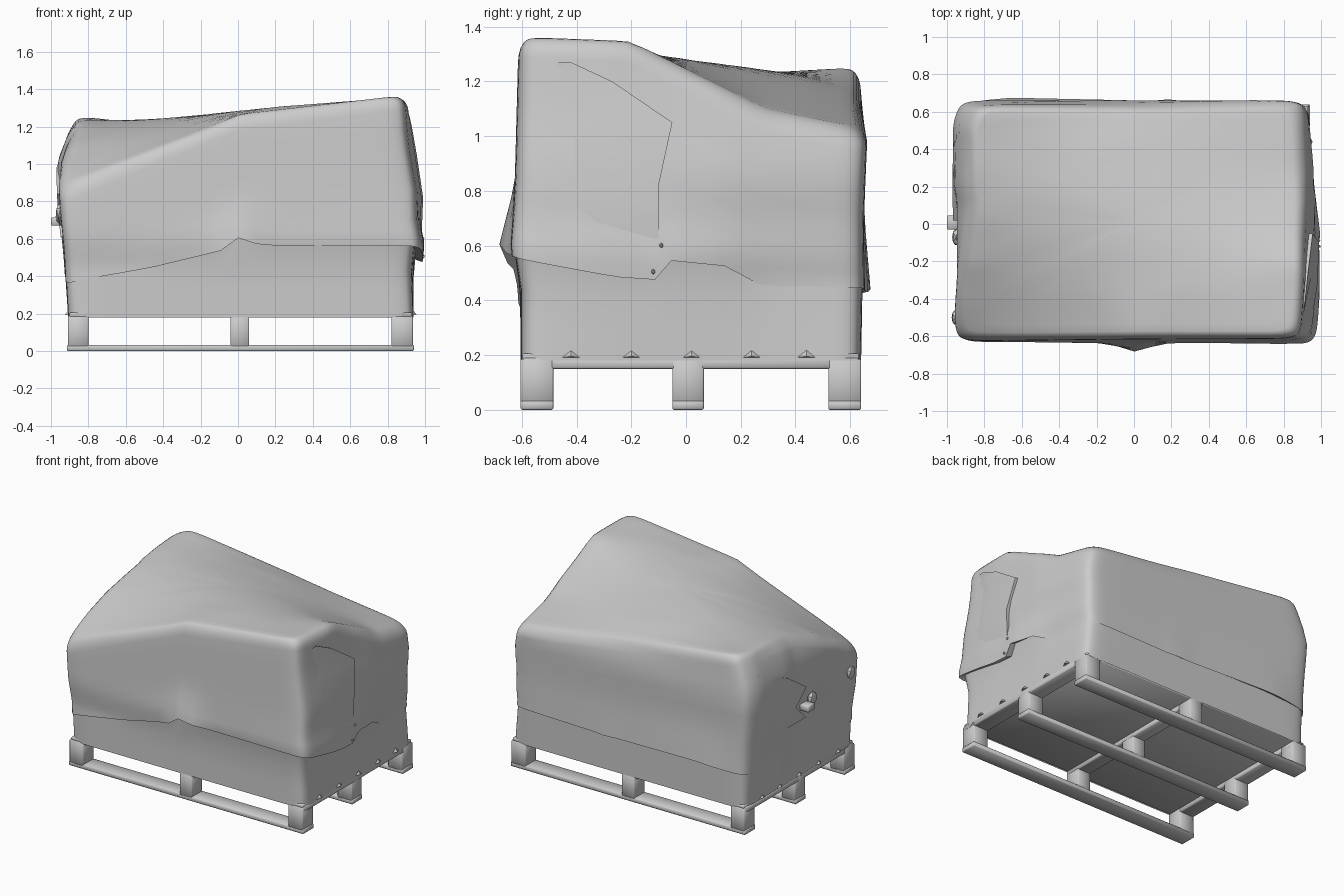
import bpy, bmesh, math

if "Cube" in bpy.data.objects:
    bpy.data.objects.remove(bpy.data.objects["Cube"])


def lerp_table(t, table):
    """Piecewise linear lookup in a list of (key, value)."""
    if t <= table[0][0]:
        return table[0][1]
    for (a, va), (b, vb) in zip(table, table[1:]):
        if t <= b:
            return va + (vb - va) * (t - a) / (b - a)
    return table[-1][1]


def finish(name, bm, angle=40):
    bmesh.ops.recalc_face_normals(bm, faces=bm.faces[:])
    me = bpy.data.meshes.new(name)
    bm.to_mesh(me)
    bm.free()
    ob = bpy.data.objects.new(name, me)
    bpy.context.collection.objects.link(ob)
    bpy.ops.object.select_all(action='DESELECT')
    bpy.context.view_layer.objects.active = ob
    ob.select_set(True)
    bpy.ops.object.shade_smooth_by_angle(angle=math.radians(angle))
    return ob


def box(name, x0, x1, y0, y1, z0, z1, bevel=0.005):
    bm = bmesh.new()
    bmesh.ops.create_cube(bm, size=1)
    for v in bm.verts:
        v.co = ((x0 + x1) / 2 + v.co.x * (x1 - x0),
                (y0 + y1) / 2 + v.co.y * (y1 - y0),
                (z0 + z1) / 2 + v.co.z * (z1 - z0))
    bmesh.ops.bevel(bm, geom=bm.edges[:], offset=bevel, segments=1, affect='EDGES')
    return finish(name, bm, 50)


# Pallet: three runners with blocks, cross boards and deck
BLOCK_X = ((-0.91, -0.80), (-0.04, 0.06), (0.82, 0.935))
BLOCK_Y = ((-0.605, -0.485), (-0.05, 0.065), (0.52, 0.64))
for i, (y0, y1) in enumerate(BLOCK_Y):
    box(f"pallet_runner_{i}", -0.915, 0.94, y0, y1, 0.0, 0.033)
    for j, (x0, x1) in enumerate(BLOCK_X):
        box(f"pallet_block_{i}_{j}", x0, x1, y0, y1, 0.02, 0.185)
for j, (x0, x1) in enumerate(BLOCK_X):
    box(f"pallet_cross_board_{j}", x0, x1, -0.595, 0.63, 0.15, 0.19)
box("pallet_deck", -0.9, 0.93, -0.598, 0.632, 0.18, 0.205)

# Tarp side profiles: (height, position)
LEFT = [(.18, -.908), (.5, -.93), (.7, -.95), (.9, -.965), (1.0, -.965), (1.08, -.94), (1.2, -.89)]
RIGHT = [(.18, .938), (.47, .938), (.58, .96), (.7, .955), (.84, .97), (1.1, .925), (1.25, .91)]
FRONT = [(.18, -.605), (.45, -.605), (.6, -.63), (.9, -.622), (1.28, -.612)]
BACK = [(.18, .64), (.45, .645), (.75, .65), (.98, .66), (1.1, .638)]
# Ends drawn in along their depth: (depth, inward shift)
LEFT_IN = [(-1, .005), (-.8, .005), (-.5, .02), (.15, .02), (.3, 0), (.8, 0), (1, .03)]
RIGHT_IN = [(-1, .02), (-.5, 0), (.2, 0), (1, .04)]
# Roof heights: rows by depth, columns left / middle / right
ROOF = [(-1, (.86, 1.26, 1.37)), (-.35, (1.10, 1.31, 1.35)), (.05, (1.19, 1.295, 1.22)),
        (.45, (1.23, 1.26, 1.09)), (1, (1.26, 1.14, 1.02))]
# Hem of the cover around the perimeter: (0-1 front, 1-2 right, 2-3 back, 3-4 left)
HEM_Z = [(0, .38), (.25, .46), (.45, .55), (.5, .62), (.56, .58), (1, .575), (1.3, .5), (1.41, .49),
         (1.45, .56), (1.6, .54), (1.7, .47), (2, .46), (2.4, .445), (2.8, .46), (3, .44), (3.5, .4), (4, .38)]
HEM_OUT = [(0, .004), (.4, .012), (.5, .05), (.6, .006), (.75, .006), (.95, .012), (1.05, .035),
           (1.2, .045), (1.42, .045), (1.6, .015), (1.7, 0), (1.9, 0), (2.05, .006), (2.38, .01),
           (2.4, .02), (2.45, .012), (2.85, .028), (3.0, .006), (3.1, 0), (4, .002)]


def raw_roof(a, b):
    cols = [(k - 1, lerp_table(b, [(y, r[k]) for y, r in ROOF])) for k in range(3)]
    return lerp_table(a, cols)


def roof(a, b):
    """Roof height, blended softly away from the rim."""
    q = min(.3, .6 * max(0, 1 - max(abs(a), abs(b))))
    steps = (-q, -q / 2, 0, q / 2, q)
    return sum(raw_roof(a + i, b + j) for i in steps for j in steps) / 25


def unit(a, b, n=22):
    """Slightly rounded square outline."""
    d = (abs(a) ** n + abs(b) ** n) ** (1 / n)
    return a / d, b / d


def place(px, py, z, extra=0.0, scale=1.0):
    """Point on the tarp for an outline direction at height z."""
    w = max(0, min(1, (z - .18) / .4))
    xl = lerp_table(z, LEFT) + w * lerp_table(py, LEFT_IN)
    xr = lerp_table(z, RIGHT) - w * lerp_table(py, RIGHT_IN)
    yf, yb = lerp_table(z, FRONT), lerp_table(z, BACK)
    x = (xl + xr) / 2 + px * scale * ((xr - xl) / 2 + extra)
    y = (yf + yb) / 2 + py * scale * ((yb - yf) / 2 + extra)
    return (x, y, z)


def directions(m=32):
    for side in range(4):
        for i in range(m):
            s = math.sin(math.pi / 2 * (2 * i / m - 1))
            yield (side + (s + 1) / 2,
                   *unit(*((s, -1), (1, s), (-s, 1), (-1, -s))[side]))


def column(u, a, b):
    """One vertical strip of tarp points, deck to roof centre."""
    hem, out = lerp_table(u, HEM_Z), lerp_table(u, HEM_OUT)
    r = 0.08
    top = roof(a, b)
    pts = [place(a, b, .18 + (hem - .18) * t) for t in (0, .33, .66, .96, 1)]
    for t in (0, .06, .12, .2, .3, .42, .56, .7, .85, 1):
        pts.append(place(a, b, hem - .015 + (top - r - hem + .015) * t, out * max(0, 1 - 2.6 * t) + .002))
    for k in range(1, 6):
        th = math.pi / 2 * k / 5
        s = 1 - .065 * (1 - math.cos(th))
        pts.append(place(a, b, roof(a * s, b * s) - r + r * math.sin(th), .002, s))
    for s in (.87, .79, .71, .62, .53, .44, .35, .26, .17, .07):
        pts.append(place(a, b, roof(a * s, b * s), 0, s))
    return pts


# Tarp over the load
bm = bmesh.new()
cols = [[bm.verts.new(p) for p in column(*d)] for d in directions()]
for c0, c1 in zip(cols, cols[1:] + cols[:1]):
    for i in range(len(c0) - 1):
        bm.faces.new((c0[i], c1[i], c1[i + 1], c0[i + 1]))
bm.faces.new([c[-1] for c in cols])
finish("tarp_cover", bm, 50)


# Overlapping end folds of the tarp: rows of (z, corner y, tip y)
def end_fold(name, sign, rows, thick):
    bm = bmesh.new()
    prof = RIGHT if sign > 0 else LEFT
    strips = []
    for i, (z, yc, yt) in enumerate(rows):
        x = lerp_table(z, prof)
        t = thick * min(1, i / 2 + .15)
        strips.append([bm.verts.new((x + sign * o, y, z)) for y, o in
                       ((yc, -.02), ((yc + yt) / 2, t * .6), (yt, t), (yt, -.03))])
    for s0, s1 in zip(strips, strips[1:]):
        for k in range(3):
            bm.faces.new((s0[k], s0[k + 1], s1[k + 1], s1[k]))
    bm.faces.new(strips[-1])
    return finish(name, bm, 45)


end_fold("right_end_fold", 1, [(1.27, -.5, -.42), (1.2, -.51, -.27), (1.05, -.52, -.05),
                               (.82, -.54, -.1), (.6, -.55, -.1)], .022)
end_fold("left_end_fold", -1, [(1.1, .56, .5), (.98, .57, .23), (.84, .58, .02),
                               (.73, .58, .13), (.61, .58, .0)], .008)


# Tie knots
def knot(name, loc, size):
    bm = bmesh.new()
    bmesh.ops.create_icosphere(bm, subdivisions=1, radius=1)
    for v in bm.verts:
        v.co = [l + c * s for l, c, s in zip(loc, v.co, size)]
    return finish(name, bm, 30)


box("left_tie_end", -1.0, -.93, -.03, .045, .67, .715)
knot("left_tie_knot", (-.95, -.07, .72), (.025, .05, .05))
knot("left_corner_knot", (-.955, -.5, .74), (.022, .045, .05))
knot("front_tie_knot", (-.015, -.655, .62), (.014, .018, .022))
knot("right_upper_knot", (.985, -.09, .6), (.013, .008, .01))
knot("right_lower_knot", (.99, -.12, .505), (.01, .008, .01))

# Small gathered pleats along the deck ends
for side, x in (("right", .93), ("left", -.9)):
    s = 1 if x > 0 else -1
    for i, y in enumerate((-.42, -.2, .02, .24, .44)):
        bm = bmesh.new()
        a, b, c, d = [bm.verts.new(p) for p in (
            (x, y - .045, .19), (x, y + .045, .19), (x, y, .225), (x + s * .025, y, .195))]
        for f in ((a, b, d), (b, c, d), (c, a, d), (a, c, b)):
            bm.faces.new(f)
        finish(f"{side}_pleat_{i}", bm, 20)
